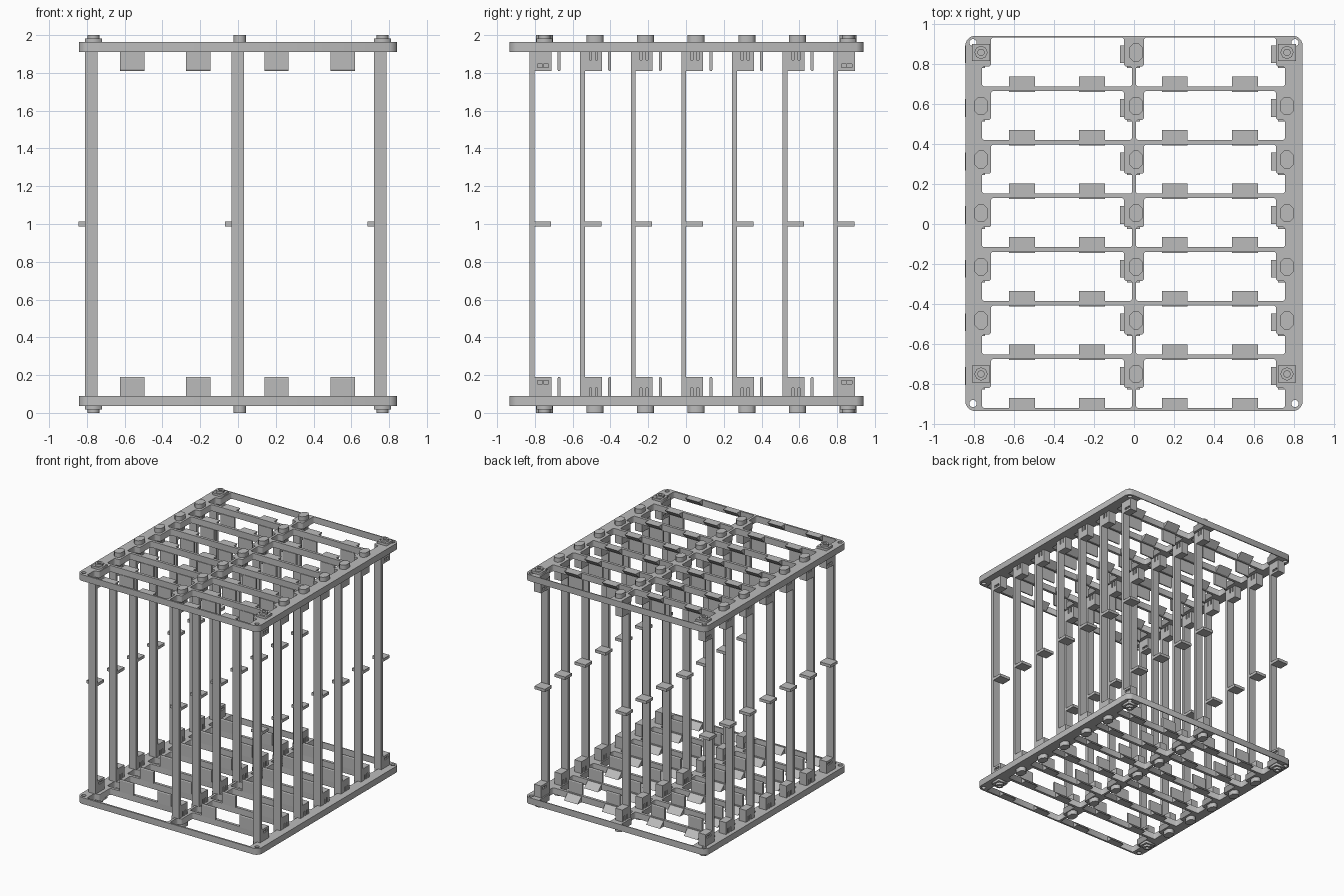
import bpy, bmesh, math
from mathutils import Vector

if "Cube" in bpy.data.objects:
    bpy.data.objects.remove(bpy.data.objects["Cube"], do_unlink=True)

grey = bpy.data.materials.new("plain_grey")
grey.use_nodes = True
grey.diffuse_color = (0.5, 0.5, 0.5, 1)
grey.node_tree.nodes["Principled BSDF"].inputs["Base Color"].default_value = (0.5, 0.5, 0.5, 1)

ROWS = range(7)
PITCH = 0.268
COLUMNS = (-0.765, 0.01, 0.765)          # fastener centres
POSTS = (-0.777, -0.002, 0.753)          # post centres
CLIPS = (-0.56, -0.21, 0.203, 0.555)     # clip centres
POST_W = 0.065


def link(name, mesh):
    obj = bpy.data.objects.new(name, mesh)
    bpy.context.collection.objects.link(obj)
    mesh.materials.clear()
    mesh.materials.append(grey)
    return obj


def prisms(name, items):
    """Extrude each (y, z) outline between x0 and x1, all into one object."""
    bm = bmesh.new()
    for x0, x1, outline in items:
        a = [bm.verts.new((x0, y, z)) for y, z in outline]
        b = [bm.verts.new((x1, y, z)) for y, z in outline]
        bm.faces.new(a)
        bm.faces.new(b[::-1])
        for i in range(len(a)):
            j = (i + 1) % len(a)
            bm.faces.new((a[j], a[i], b[i], b[j]))
    bmesh.ops.recalc_face_normals(bm, faces=bm.faces)
    mesh = bpy.data.meshes.new(name)
    bm.to_mesh(mesh)
    bm.free()
    return link(name, mesh)


def box(x0, x1, y0, y1, z0, z1):
    return x0, x1, [(y0, z0), (y1, z0), (y1, z1), (y0, z1)]


def rect(cx, cy, hx, hy):
    return [(cx - hx, cy - hy), (cx + hx, cy - hy), (cx + hx, cy + hy), (cx - hx, cy + hy)]


def circle(cx, cy, r, n=16):
    return [(cx + r * math.cos(2 * math.pi * i / n), cy + r * math.sin(2 * math.pi * i / n)) for i in range(n)]


def chamfer(points, c):
    """Replace every corner by a short cut."""
    out = []
    for i, p in enumerate(points):
        p = Vector(p)
        for q in (points[i - 1], points[(i + 1) % len(points)]):
            out.append(tuple(p + (Vector(q) - p).normalized() * c))
    return out


def plate(name, loops, z0, z1):
    """Flat plate from closed outlines; inner outlines become holes."""
    z0, z1 = min(z0, z1), max(z0, z1)
    curve = bpy.data.curves.new(name, "CURVE")
    curve.dimensions = "2D"
    curve.fill_mode = "BOTH"
    curve.extrude = (z1 - z0) / 2
    for loop in loops:
        spline = curve.splines.new("POLY")
        spline.points.add(len(loop) - 1)
        for point, (x, y) in zip(spline.points, loop):
            point.co = (x, y, 0, 1)
        spline.use_cyclic_u = True
    temp = bpy.data.objects.new(name, curve)
    bpy.context.collection.objects.link(temp)
    deps = bpy.context.evaluated_depsgraph_get()
    mesh = bpy.data.meshes.new_from_object(temp.evaluated_get(deps))
    bpy.data.objects.remove(temp, do_unlink=True)
    for v in mesh.vertices:
        v.co.z += (z0 + z1) / 2
    return link(name, mesh)


# Frame outline, with two windows per row notched around the fastener pads
frame = [chamfer(chamfer(rect(0, 0.003, 0.843, 0.938), 0.03), 0.01)]
for k in ROWS:
    lo = -0.92 + PITCH * k
    hi = lo + 0.245
    pad = hi - 0.145
    left = [(-0.76, lo), (-0.01, lo), (-0.01, pad), (-0.05, pad),
            (-0.05, hi), (-0.715, hi), (-0.715, pad), (-0.76, pad)]
    right = [(0.01, lo), (0.755, lo), (0.755, pad), (0.71, pad),
             (0.71, hi), (0.05, hi), (0.05, pad), (0.01, pad)]
    frame += [chamfer(left, 0.008), chamfer(right, 0.008)]
for x in (-0.805, 0.805):
    for y in (-0.898, 0.907):
        frame.append(circle(x, y, 0.018))

for side, s in (("top", 1), ("bottom", -1)):
    z = lambda d: 1 + s * d
    plate(side + "_frame", [frame[i] for i in range(len(frame))], z(0.91), z(0.963))

    # Wedge tabs on each crossbar, and hanging guide plates behind the first
    wedges, guides = [], []
    for k in ROWS:
        bar = -0.92 + PITCH * k
        for x in CLIPS:
            x0, x1 = x - 0.064, x + 0.064
            wedges.append((x0, x1, [(bar - 0.004, z(0.963)), (bar + 0.05, z(0.963)), (bar - 0.004, z(0.911))]))
            if k:
                guides.append((x0, x1, [(bar - 0.028, z(0.912)), (bar - 0.012, z(0.912)),
                                        (bar - 0.012, z(0.817)), (bar - 0.016, z(0.81)),
                                        (bar - 0.024, z(0.81)), (bar - 0.028, z(0.817))]))
    prisms(side + "_wedge_tabs", wedges)
    prisms(side + "_guide_plates", guides)

    # Fasteners on the outside, blocks and their recesses on the inside
    blocks, cuts = [], []
    for k in ROWS:
        y = -0.75 + PITCH * k
        for col, x in enumerate(COLUMNS):
            corner = k in (0, 6) and col != 1
            if corner:
                hole = circle(x, y, 0.016)
                plate(side + "_corner_washer", [rect(x, y, 0.045, 0.042), hole], z(0.963), z(0.982))
                plate(side + "_corner_nut", [circle(x, y, 0.033, 8), hole], z(0.982), z(1))
            else:
                plate(side + "_knob", [chamfer(rect(x, y, 0.033, 0.045), 0.02)], z(0.963), z(1))
            px = POSTS[col]
            h = POST_W / 2
            yc = y - 0.008
            blocks.append(box(px - h, px + h, yc - 0.045, yc + 0.045, z(0.81), z(0.911)))
            for face in (px - h, px + h):
                f0, f1 = face - 0.015, face + 0.015
                if corner:
                    for dy in (-0.014, 0.016):
                        cuts.append(box(f0, f1, yc + dy - 0.013, yc + dy + 0.013, z(0.828), z(0.847)))
                else:
                    for dy in (-0.016, 0.016):
                        cuts.append(box(f0, f1, yc + dy - 0.006, yc + dy + 0.006, z(0.868), z(0.92)))
    block = prisms(side + "_post_blocks", blocks)
    cutter = prisms(side + "_block_cutter", cuts)
    cutter.hide_render = True
    cutter.hide_viewport = True
    mod = block.modifiers.new("recesses", "BOOLEAN")
    mod.operation = "DIFFERENCE"
    mod.solver = "EXACT"
    mod.object = cutter
    deps = bpy.context.evaluated_depsgraph_get()
    block.data = bpy.data.meshes.new_from_object(block.evaluated_get(deps))
    block.modifiers.clear()
    bpy.data.objects.remove(cutter, do_unlink=True)

# Upright posts with a small shelf tab at mid height
posts, tabs = [], []
for k in ROWS:
    y = -0.828 + PITCH * k
    for x in POSTS:
        x0, x1 = x - POST_W / 2, x + POST_W / 2
        posts.append(box(x0, x1, y, y + 0.025, 0.089, 1.911))
        tabs.append(box(x0 - 0.035, x1, y + 0.024, y + 0.113, 0.988, 1.012))
prisms("upright_posts", posts)
prisms("post_shelf_tabs", tabs)
